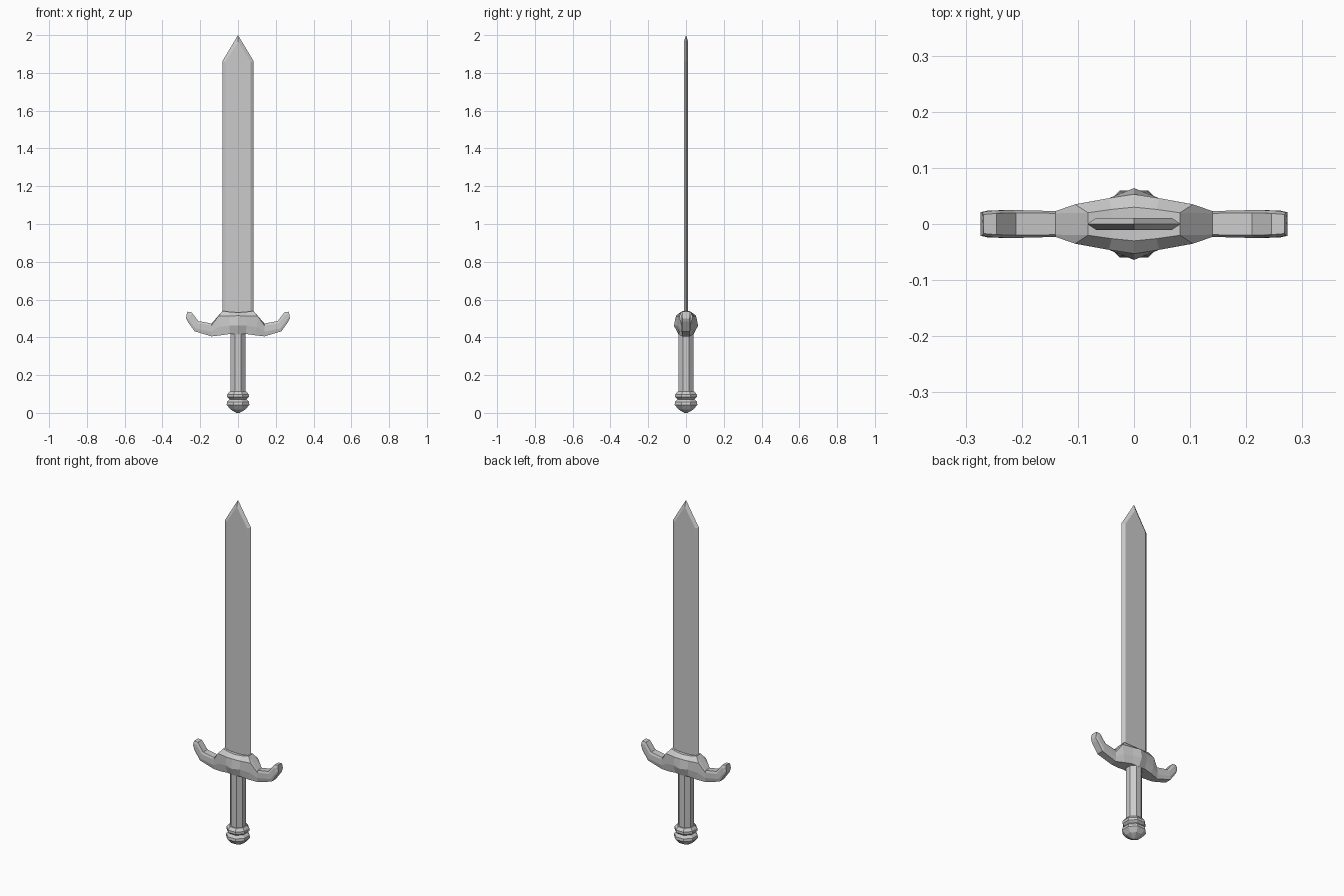
import bpy, bmesh
from math import cos, sin, pi

if "Cube" in bpy.data.objects:
    bpy.data.objects.remove(bpy.data.objects["Cube"])


def finish(name, bm):
    bmesh.ops.remove_doubles(bm, verts=bm.verts, dist=0.0005)
    bmesh.ops.recalc_face_normals(bm, faces=bm.faces)
    mesh = bpy.data.meshes.new(name)
    bm.to_mesh(mesh)
    bm.free()
    obj = bpy.data.objects.new(name, mesh)
    bpy.context.collection.objects.link(obj)
    return obj


def loft(name, rings):
    """Skin closed rings of equal length and cap both ends."""
    bm = bmesh.new()
    loops = [[bm.verts.new(p) for p in ring] for ring in rings]
    for a, b in zip(loops, loops[1:]):
        for i in range(len(a)):
            j = (i + 1) % len(a)
            bm.faces.new((a[i], a[j], b[j], b[i]))
    bm.faces.new(loops[0])
    bm.faces.new(loops[-1])
    return finish(name, bm)


def lathe(name, profile, sides=8):
    """Eight-sided turned part, flat side to the front."""
    k = 1 / cos(pi / sides)
    return loft(name, [[(r * k * cos((i + .5) * 2 * pi / sides),
                         r * k * sin((i + .5) * 2 * pi / sides), z)
                        for i in range(sides)] for r, z in profile])


# Blade: flat faces set in from a bevelled cutting edge
bm = bmesh.new()
edge = [(-.083, .5), (-.083, 1.862), (0, 2.0), (.083, 1.862), (.083, .5)]
flat = [(-.067, .5), (-.067, 1.857), (0, 1.965), (.067, 1.857), (.067, .5)]
rim = [bm.verts.new((x, 0, z)) for x, z in edge]
sides = []
for y in (-.011, .011):
    face = [bm.verts.new((x, y, z)) for x, z in flat]
    bm.faces.new(face)
    for i in range(4):
        bm.faces.new((rim[i], rim[i + 1], face[i + 1], face[i]))
    sides.append(face)
f, b = sides
bm.faces.new((f[0], f[4], rim[4], b[4], b[0], rim[0]))
finish("blade", bm)

# Crossguard: stations from the centre outward, each bottom, middle,
# shoulder, top as (x, half depth, z); mirrored in y and then in x
stations = [
    [(0, .040, .415), (0, .064, .462), (0, .053, .515), (0, .030, .532)],
    [(.042, .038, .418), (.045, .046, .462), (.045, .046, .512), (.04, .026, .534)],
    [(.09, .032, .411), (.10, .036, .455), (.105, .035, .512), (.082, .020, .540)],
    [(.14, .019, .405), (.14, .023, .43), (.14, .023, .462), (.14, .019, .473)],
    [(.23, .020, .432), (.224, .025, .447), (.216, .025, .474), (.21, .020, .486)],
    [(.266, .020, .483), (.26, .024, .493), (.249, .024, .518), (.245, .019, .532)],
    [(.274, .018, .500), (.274, .021, .508), (.271, .021, .526), (.268, .017, .536)],
]
half = [[(x, -y, z) for x, y, z in s] + s[::-1] for s in stations]
other = [[(-x, y, z) for x, y, z in ring] for ring in half[:0:-1]]
loft("crossguard", other + half)

# Grip and ringed pommel
lathe("grip", [(.039, .10), (.039, .425)])
lathe("pommel", [(.008, 0), (.040, .018), (.060, .043), (.058, .058), (.045, .072),
                 (.057, .083), (.057, .097), (.045, .113)])
